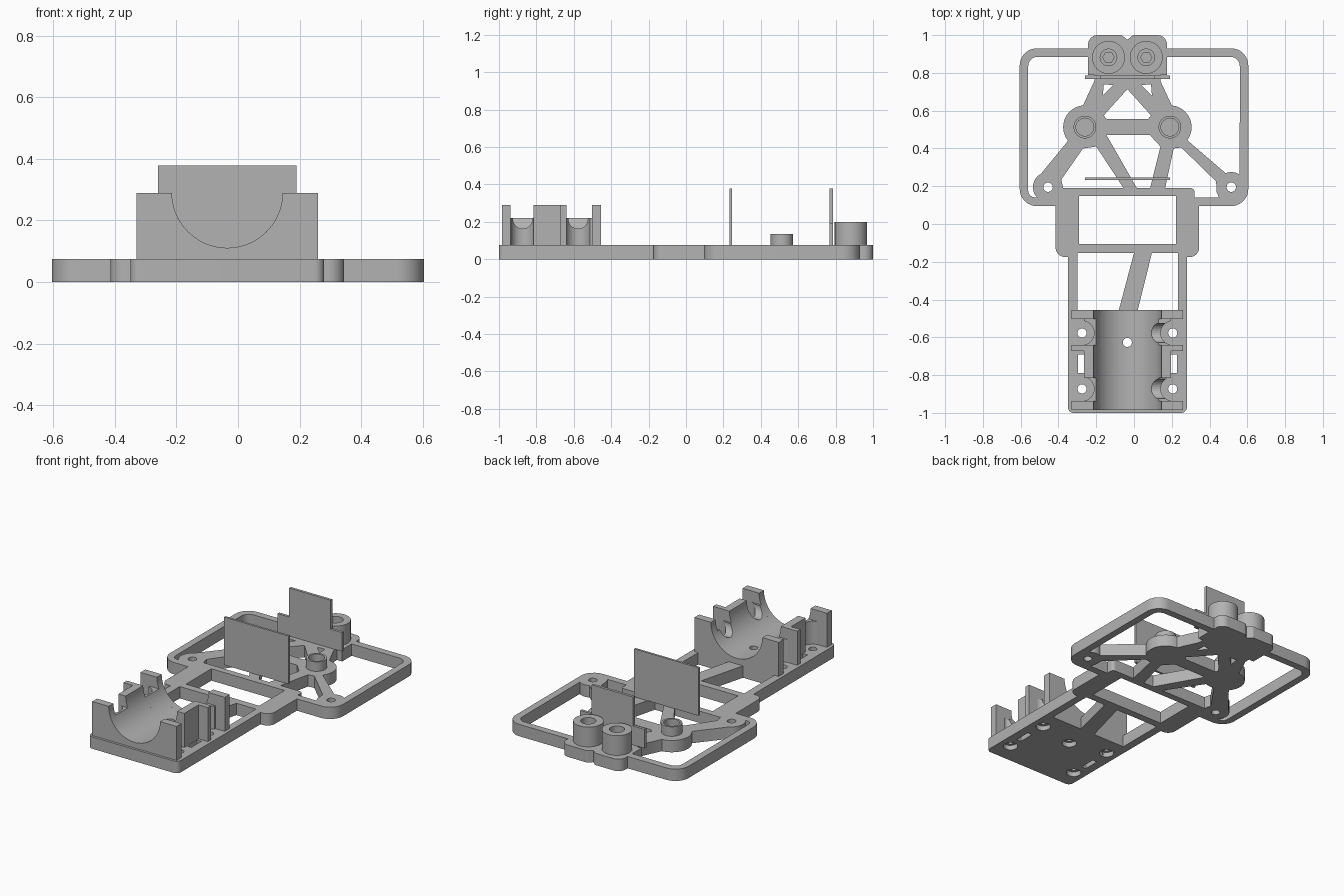
import bpy, bmesh
from math import pi, sin, cos, tan, radians, asin
from mathutils import Vector, Matrix

start = bpy.data.objects.get("Cube")
if start:
    bpy.data.objects.remove(start)

grey = bpy.data.materials.new("plain grey")
grey.use_nodes = True
tone = (0.45, 0.45, 0.45, 1)
grey.diffuse_color = tone
grey.node_tree.nodes["Principled BSDF"].inputs["Base Color"].default_value = tone

AXIS = -0.035      # centre line of the mechanism
BASE = 0.075       # thickness of the base plate
parts = []


def arc(x, y, r, a, b, steps=16):
    """Points on an arc, angles in degrees."""
    return [(x + r * cos(radians(a + (b - a) * i / steps)),
             y + r * sin(radians(a + (b - a) * i / steps))) for i in range(steps + 1)]


def circle(x, y, r, steps=32):
    return arc(x, y, r, 0, 360, steps)[:-1]


def box(x0, x1, y0, y1):
    return [(x0, y0), (x1, y0), (x1, y1), (x0, y1)]


def rounded(points):
    """Replace each (x, y, radius) corner by a fillet."""
    out = []
    for i, p in enumerate(points):
        if len(p) == 2:
            out.append(p)
            continue
        c = Vector(p[:2])
        u = (Vector(points[i - 1][:2]) - c).normalized()
        v = (Vector(points[(i + 1) % len(points)][:2]) - c).normalized()
        half = u.angle(v) / 2
        mid = c + (u + v).normalized() * p[2] / sin(half)
        a, b = c + u * p[2] / tan(half) - mid, c + v * p[2] / tan(half) - mid
        for k in range(9):
            d = a.lerp(b, k / 8).normalized() * p[2]
            out.append(tuple(mid + d))
    return out


def prism(name, loops, z0, z1, turn=None):
    """Extrude an outline with holes; turn stands it up along y."""
    curve = bpy.data.curves.new(name, "CURVE")
    curve.dimensions = "2D"
    curve.fill_mode = "BOTH"
    curve.extrude = (z1 - z0) / 2
    for loop in loops:
        spline = curve.splines.new("POLY")
        spline.points.add(len(loop) - 1)
        for point, (x, y) in zip(spline.points, loop):
            point.co = (x, y, 0, 1)
        spline.use_cyclic_u = True
    temp = bpy.data.objects.new(name + " outline", curve)
    bpy.context.collection.objects.link(temp)
    graph = bpy.context.evaluated_depsgraph_get()
    mesh = bpy.data.meshes.new_from_object(temp.evaluated_get(graph))
    bpy.data.objects.remove(temp)
    bm = bmesh.new()
    bm.from_mesh(mesh)
    bmesh.ops.remove_doubles(bm, verts=bm.verts, dist=0.0002)
    bmesh.ops.translate(bm, verts=bm.verts, vec=(0, 0, (z0 + z1) / 2))
    if turn:
        bmesh.ops.transform(bm, matrix=turn, verts=bm.verts)
    bmesh.ops.recalc_face_normals(bm, faces=bm.faces)
    bm.to_mesh(mesh)
    bm.free()
    mesh.materials.clear()
    mesh.materials.append(grey)
    ob = bpy.data.objects.new(name, mesh)
    bpy.context.collection.objects.link(ob)
    parts.append(ob)
    return ob


def cutter(name, x, y, z, r, depth, sideways=False):
    mesh = bpy.data.meshes.new(name)
    bm = bmesh.new()
    bmesh.ops.create_cone(bm, cap_ends=True, segments=32, radius1=r, radius2=r, depth=depth)
    bm.to_mesh(mesh)
    bm.free()
    ob = bpy.data.objects.new(name, mesh)
    ob.location = (x, y, z)
    if sideways:
        ob.rotation_euler.y = pi / 2
    ob.hide_render = True
    ob.hide_viewport = True
    ob.display_type = "WIRE"
    bpy.context.collection.objects.link(ob)
    return ob


def cut(ob, tool):
    mod = ob.modifiers.new(tool.name, "BOOLEAN")
    mod.operation = "DIFFERENCE"
    mod.solver = "EXACT"
    mod.object = tool


def flip(points):
    """Mirror across the mechanism's centre line."""
    return [(2 * AXIS - p[0],) + tuple(p[1:]) for p in points]


# Base plate: one outline with all its openings
outline = [(0.175, 1, 0.05), (0.175, 0.93), (0.605, 0.93, 0.09), (0.605, 0.095, 0.09),
           (0.345, 0.095), (0.345, -0.175, 0.05), (0.28, -0.175), (0.28, -1, 0.03),
           (-0.35, -1, 0.03), (-0.35, -0.175), (-0.415, -0.175, 0.05), (-0.415, 0.095),
           (-0.605, 0.095, 0.09), (-0.605, 0.93, 0.09), (-0.243, 0.93), (-0.243, 1, 0.05),
           (-0.065, 1, 0.02), (AXIS, 0.975), (-0.005, 1, 0.02)]
right_bay = ([(0.14, 0.757), (0.14, 0.79), (0.175, 0.79), (0.175, 0.885), (0.56, 0.885, 0.05)]
             + arc(0.515, 0.195, 0.08, 56, 112) + arc(0.19, 0.513, 0.115, -37, 85))
left_bay = ([(-0.21, 0.757), (-0.21, 0.79), (-0.243, 0.79), (-0.243, 0.885),
             (-0.56, 0.885, 0.05), (-0.56, 0.14, 0.035)]
            + arc(-0.455, 0.195, 0.08, 222, 118) + arc(-0.26, 0.513, 0.115, 219, 95))
slot = [(-0.165, 0.68), (-0.16, 0.74), (-0.11, 0.735)]
openings = [
    right_bay, left_bay, slot, flip(slot),
    [(AXIS, 0.714), (-0.16, 0.575), (-0.145, 0.555), (0.075, 0.555), (0.09, 0.575)],
    [(-0.27, 0.4), (-0.2, 0.41), (-0.055, 0.19), (-0.375, 0.19), (-0.385, 0.235)],
    [(-0.145, 0.47), (0.085, 0.47), (0.14, 0.41), (0.085, 0.19), (0.015, 0.19)],
    [(0.21, 0.4), (0.25, 0.405), (0.435, 0.225), (0.437, 0.17), (0.45, 0.14),
     (0.32, 0.14), (0.32, 0.19, 0.02), (0.165, 0.19)],
    box(-0.29, 0.222, -0.106, 0.148),
    [(-0.3, -0.153), (0, -0.153), (-0.08, -0.455), (-0.3, -0.455)],
    [(0.095, -0.153), (0.233, -0.153), (0.233, -0.455), (0.02, -0.455)],
    box(-0.297, -0.266, -0.79, -0.69), box(0.196, 0.227, -0.79, -0.69),
    circle(-0.455, 0.195, 0.025), circle(0.515, 0.195, 0.025), circle(AXIS, -0.627, 0.024)]
screws = [(AXIS + side * 0.24, y) for side in (-1, 1) for y in (-0.873, -0.577)]
openings += [circle(x, y, 0.024) for x, y in screws]
base = prism("base_plate", [rounded(loop) for loop in [outline] + openings], 0, BASE)

# Screw head recesses under the base
for x, y in screws + [(AXIS, -0.627)]:
    cut(base, cutter("recess_cutter", x, y, 0, 0.042, 0.06))

# Motor cradle: slices of a block with a round trough
stand = Matrix.Rotation(pi / 2, 4, "X")


def cradle(name, y0, y1, half, top):
    r, z = 0.18, 0.291
    a = math_angle = -180 + (180 / pi) * asin((z - top) / r)
    trough = arc(AXIS, z, r, a, -180 - a, 40)
    profile = [(AXIS - half, BASE), (AXIS - half, top)] + trough
    profile += [(AXIS + half, top), (AXIS + half, BASE)]
    return prism(name, [profile], -y1, -y0, stand)


slices = [cradle("cradle_front_wall", -0.985, -0.937, 0.295, 0.29),
          cradle("cradle_front_saddle", -0.937, -0.815, 0.23, 0.22),
          cradle("cradle_middle", -0.815, -0.672, 0.23, 0.29),
          cradle("cradle_middle_wall", -0.672, -0.64, 0.295, 0.29),
          cradle("cradle_back_saddle", -0.64, -0.503, 0.23, 0.22),
          cradle("cradle_back_wall", -0.503, -0.455, 0.295, 0.29)]

# Screwdriver clearances, side notches and the drain hole
for x, y in screws:
    saddle = slices[1] if y < -0.7 else slices[4]
    cut(saddle, cutter("clearance_cutter", x, y, 0.2, 0.064, 0.3))
    if x > 0:
        cut(saddle, cutter("notch_cutter", 0.2, y, 0.215, 0.052, 0.24, True))
drain = cutter("drain_cutter", AXIS, -0.627, 0.1, 0.024, 0.2)
for piece in slices[3:5]:
    cut(piece, drain)

# Pivot collars and bolt posts
for label, side in (("right", -1), ("left", 1)):
    x = AXIS + side * 0.225
    prism(label + "_pivot_collar", [circle(x, 0.513, 0.06), circle(x, 0.513, 0.047)], BASE, 0.135)
    x, y = AXIS + side * 0.1, 0.882
    post = circle(x, y, 0.087, 48)
    prism(label + "_post_bottom", [post, circle(x, y, 0.03, 6)], BASE, 0.15)
    prism(label + "_post_top", [post, circle(x, y, 0.044)], 0.15, 0.2)

# Upright plates
prism("middle_upright", [box(-0.26, 0.19, BASE, 0.378)], -0.246, -0.232, stand)
prism("back_upright", [[(-0.26, BASE), (0.19, BASE), (0.19, 0.195), (0.11, 0.195), (0.11, 0.378),
                        (-0.18, 0.378), (-0.18, 0.195), (-0.26, 0.195)]], -0.785, -0.768, stand)

# Smooth curved walls, keep hard edges
for ob in bpy.context.view_layer.objects:
    ob.select_set(ob in parts)
bpy.context.view_layer.objects.active = base
bpy.ops.object.shade_smooth_by_angle(angle=radians(30))
